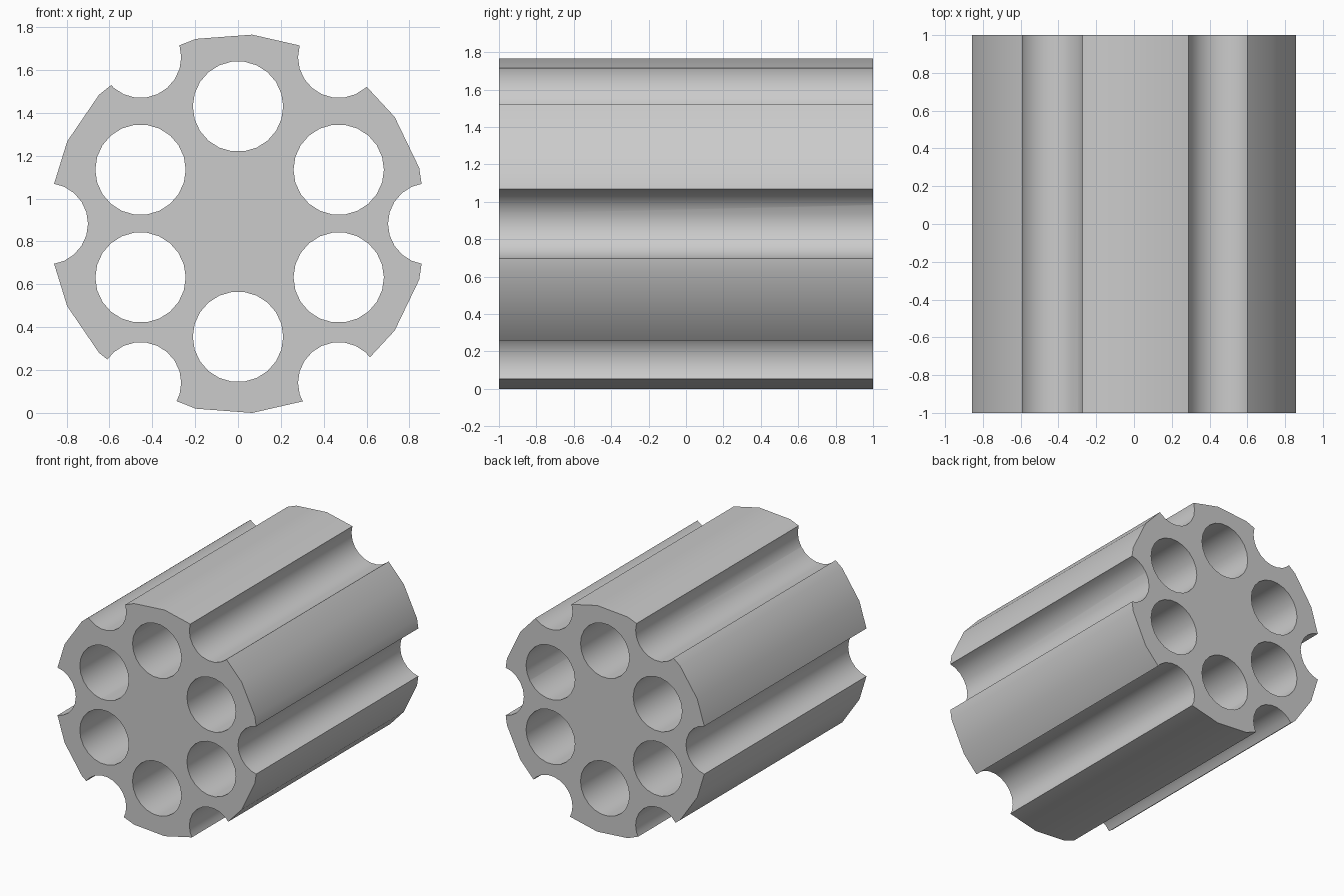
import bpy, bmesh
from math import cos, sin, tau, radians

if "Cube" in bpy.data.objects:
    bpy.data.objects.remove(bpy.data.objects["Cube"])

CZ = 0.8825  # axis height of the drum


def add_prism(bm, x, z, r, sides, half, phase=0.0):
    """Closed prism running along y."""
    ring = [(x + r * cos(phase + tau * i / sides), z + r * sin(phase + tau * i / sides))
            for i in range(sides)]
    front = [bm.verts.new((px, -half, pz)) for px, pz in ring]
    back = [bm.verts.new((px, half, pz)) for px, pz in ring]
    bm.faces.new(front)
    bm.faces.new(back[::-1])
    for i in range(sides):
        j = (i + 1) % sides
        bm.faces.new((front[j], front[i], back[i], back[j]))


def make_object(name, bm):
    bmesh.ops.recalc_face_normals(bm, faces=bm.faces)
    mesh = bpy.data.meshes.new(name)
    bm.to_mesh(mesh)
    bm.free()
    ob = bpy.data.objects.new(name, mesh)
    bpy.context.collection.objects.link(ob)
    return ob


# Drum body: 21-sided
bm = bmesh.new()
add_prism(bm, 0, CZ, 0.885, 21, 1.0)
drum = make_object("fluted_drum", bm)

# Cutters: six through bores and six outer flutes
bm = bmesh.new()
bores = [(0, 1.43), (0, 0.355)] + [(x, z) for x in (-0.455, 0.47) for z in (0.632, 1.135)]
flutes = [(-0.89, CZ), (0.89, CZ)] + [(x, z) for x in (-0.455, 0.47) for z in (0.14, 1.66)]
for x, z in bores:
    add_prism(bm, x, z, 0.211, 22, 1.2)
for x, z in flutes:
    add_prism(bm, x, z, 0.19, 22, 1.2)
cutter = make_object("bore_and_flute_cutter", bm)
cutter.hide_render = True

# Cut, apply and shade
mod = drum.modifiers.new("cut", 'BOOLEAN')
mod.operation = 'DIFFERENCE'
mod.solver = 'EXACT'
mod.object = cutter
bpy.context.view_layer.objects.active = drum
drum.select_set(True)
bpy.ops.object.modifier_apply(modifier=mod.name)
bpy.data.objects.remove(cutter)
bpy.ops.object.shade_smooth_by_angle(angle=radians(30))
